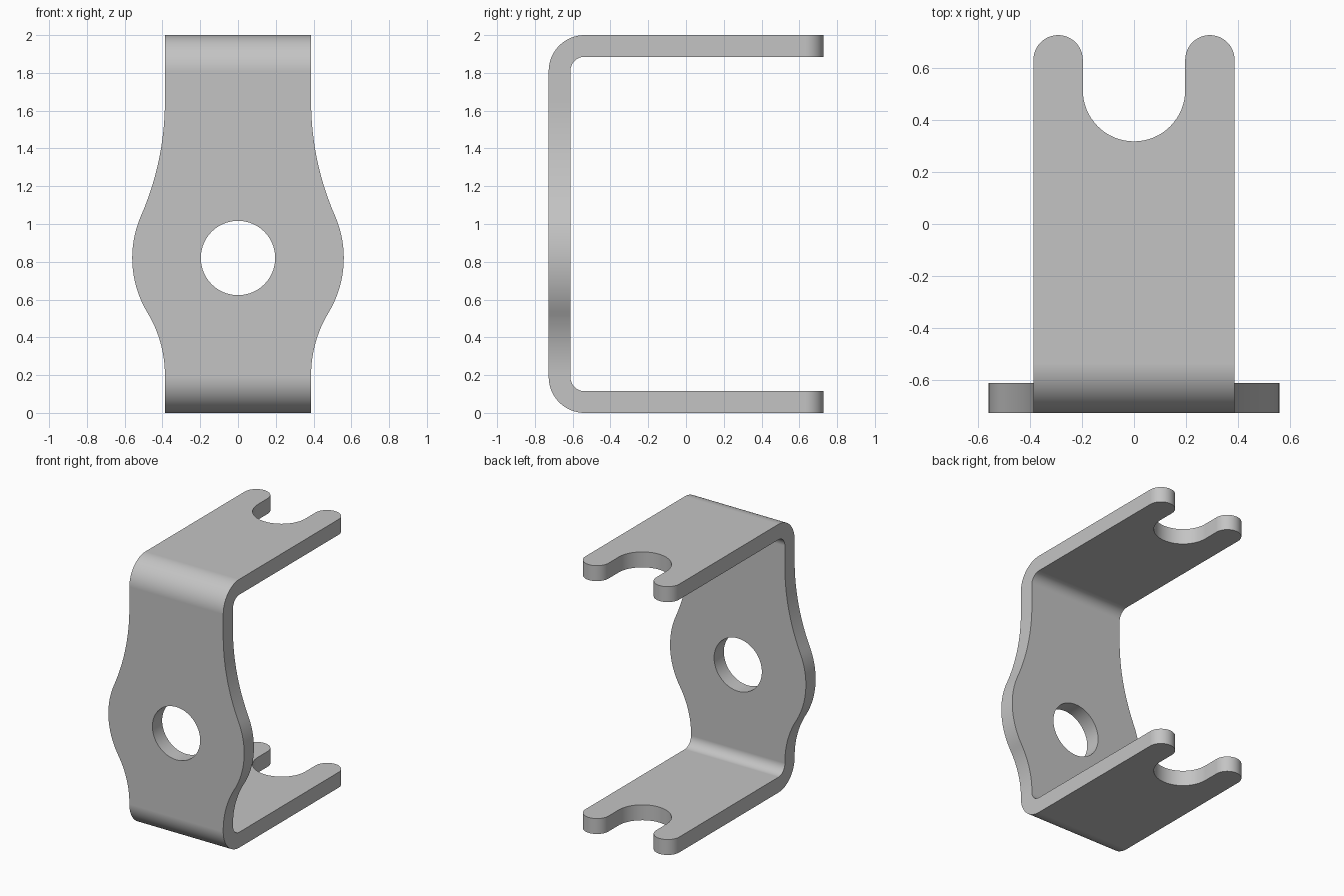
import bpy
import bmesh
from math import atan2, cos, pi, radians, sin, sqrt
from mathutils import Vector

cube = bpy.data.objects.get("Cube")
if cube:
    bpy.data.objects.remove(cube, do_unlink=True)

DEPTH = 0.727      # half depth, front to back
HALF = 0.387       # half width of the strap
THICK = 0.115      # sheet thickness
BEND = 0.19        # outer bend radius
HOLE_Z = 0.82      # height of the hole and the bulge
HOLE_R = 0.197
BULGE_R = 0.56


def arc(cx, cy, r, start, end, steps=24):
    """Points on an arc, angles in radians."""
    angles = [start + (end - start) * i / steps for i in range(steps + 1)]
    return [(cx + r * cos(a), cy + r * sin(a)) for a in angles]


def prism(name, outline, place, direction):
    """Extrude a closed 2D outline into a solid."""
    bm = bmesh.new()
    face = bm.faces.new([bm.verts.new(place(*p)) for p in outline])
    result = bmesh.ops.extrude_face_region(bm, geom=[face])
    moved = [v for v in result["geom"] if isinstance(v, bmesh.types.BMVert)]
    bmesh.ops.translate(bm, verts=moved, vec=Vector(direction))
    bmesh.ops.remove_doubles(bm, verts=bm.verts, dist=0.0001)
    bmesh.ops.recalc_face_normals(bm, faces=bm.faces)
    mesh = bpy.data.meshes.new(name)
    bm.to_mesh(mesh)
    bm.free()
    obj = bpy.data.objects.new(name, mesh)
    bpy.context.collection.objects.link(obj)
    return obj


def carve(target, cutter, operation):
    """Apply a boolean and discard the cutter."""
    cutter.hide_render = True
    mod = target.modifiers.new("carve", 'BOOLEAN')
    mod.operation = operation
    mod.solver = 'EXACT'
    mod.object = cutter
    bpy.context.view_layer.objects.active = target
    bpy.ops.object.modifier_apply(modifier=mod.name)
    bpy.data.objects.remove(cutter, do_unlink=True)


# Bent strap: C-shaped side profile, left too wide and too long for trimming
bend_y, end_y = BEND - DEPTH, 0.85
inner = BEND - THICK
profile = [(end_y, 0)]
profile += arc(bend_y, BEND, BEND, -pi / 2, -pi, 16)
profile += arc(bend_y, 2 - BEND, BEND, pi, pi / 2, 16)
profile += [(end_y, 2), (end_y, 2 - THICK)]
profile += arc(bend_y, 2 - BEND, inner, pi / 2, pi, 12)
profile += arc(bend_y, BEND, inner, pi, 3 * pi / 2, 12)
profile += [(end_y, THICK)]
bracket = prism("bracket", profile, lambda y, z: (-0.7, y, z), (1.4, 0, 0))


def fillet(rise):
    """Radius and angle of the arc blending the bulge into the straight edge."""
    r = (HALF ** 2 + rise ** 2 - BULGE_R ** 2) / (2 * (BULGE_R - HALF))
    return r, atan2(rise, HALF + r)


# Front outline: straight edges sweeping into a round bulge
low, high = 0.62, 0.83
low_r, low_a = fillet(low)
high_r, high_a = fillet(high)
edge = [(HALF, -0.1)]
edge += arc(HALF + low_r, HOLE_Z - low, low_r, pi, pi - low_a)
edge += arc(0, HOLE_Z, BULGE_R, -low_a, high_a)
edge += arc(HALF + high_r, HOLE_Z + high, high_r, pi + high_a, pi)
edge += [(HALF, 2.1)]
outline = edge + [(-x, z) for x, z in reversed(edge)]
carve(bracket, prism("outline_cutter", outline, lambda x, z: (x, -1, z),
                     (0, 2, 0)), 'INTERSECT')

# Round hole in the front plate
hole = arc(0, HOLE_Z, HOLE_R, 0, 2 * pi, 64)[:-1]
carve(bracket, prism("hole_cutter", hole, lambda x, z: (x, -1, z),
                     (0, 0.8, 0)), 'DIFFERENCE')

# Forked ends with rounded tips, cut through both flanges
tip_r = (HALF - HOLE_R) / 2
tip_x, tip_y = HALF - tip_r, DEPTH - tip_r
fork = [(-0.6, tip_y)]
fork += arc(-tip_x, tip_y, tip_r, pi, 0)
fork += arc(0, 0.515, HOLE_R, pi, 2 * pi, 32)
fork += arc(tip_x, tip_y, tip_r, pi, 0)
fork += [(0.6, tip_y), (0.6, 1), (-0.6, 1)]
carve(bracket, prism("fork_cutter", fork, lambda x, y: (x, y, -0.1),
                     (0, 0, 2.2)), 'DIFFERENCE')

# Plain grey metal
grey = bpy.data.materials.new("grey metal")
color = (0.55, 0.55, 0.55, 1)
grey.use_nodes = True
grey.diffuse_color = color
grey.node_tree.nodes["Principled BSDF"].inputs["Base Color"].default_value = color
bracket.data.materials.clear()
bracket.data.materials.append(grey)

# Smooth bends, crisp sheet edges, flat plates
bpy.ops.object.select_all(action='DESELECT')
bracket.select_set(True)
bpy.context.view_layer.objects.active = bracket
bpy.ops.object.shade_smooth_by_angle(angle=radians(30))
weighted = bracket.modifiers.new("flat plates", 'WEIGHTED_NORMAL')
weighted.keep_sharp = True
